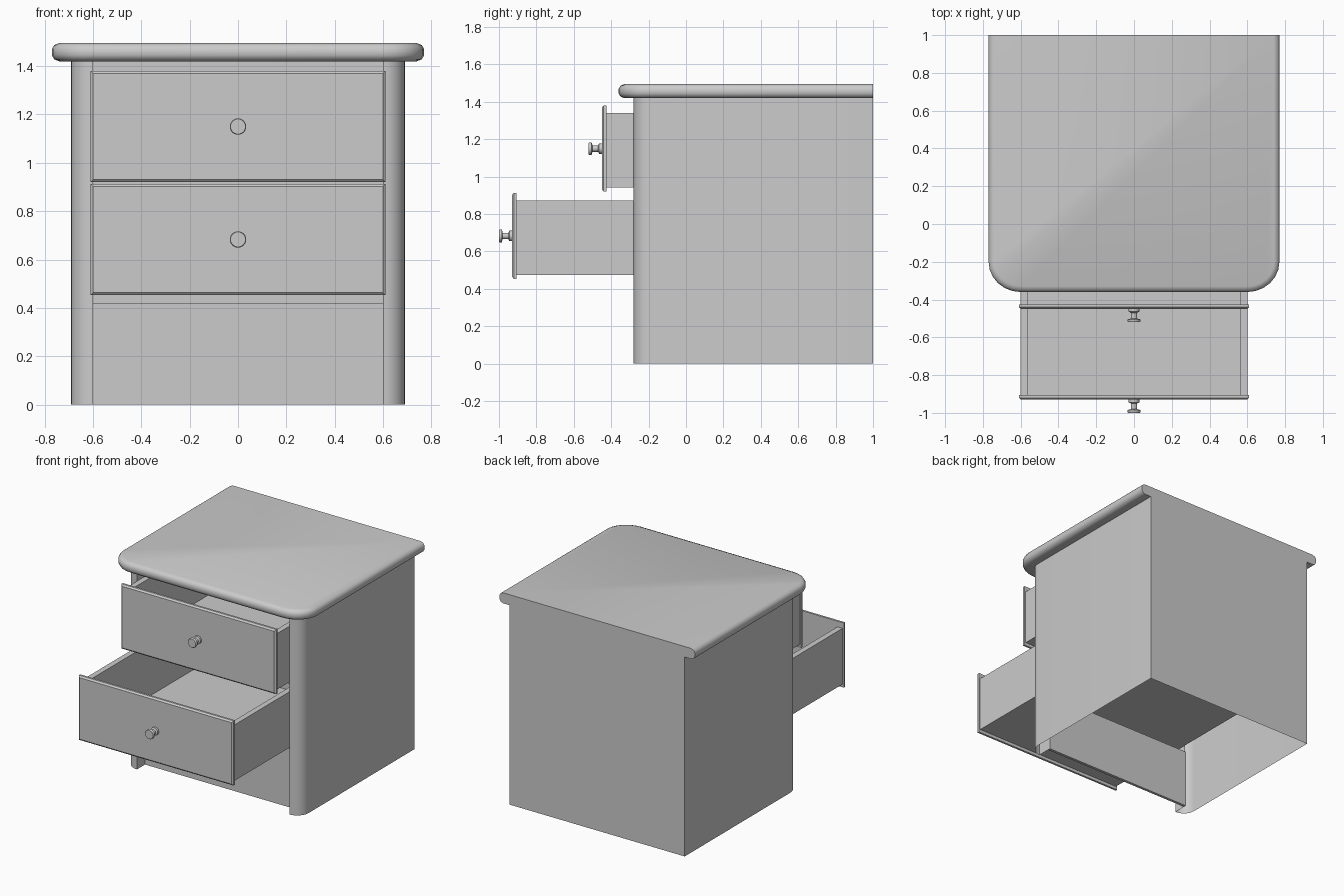
import bpy, bmesh, math

if "Cube" in bpy.data.objects:
    bpy.data.objects.remove(bpy.data.objects["Cube"])


def make_object(name, bm, smooth=False):
    bmesh.ops.recalc_face_normals(bm, faces=bm.faces)
    mesh = bpy.data.meshes.new(name)
    bm.to_mesh(mesh)
    bm.free()
    ob = bpy.data.objects.new(name, mesh)
    bpy.context.collection.objects.link(ob)
    if smooth:
        bpy.ops.object.select_all(action='DESELECT')
        ob.select_set(True)
        bpy.context.view_layer.objects.active = ob
        bpy.ops.object.shade_smooth_by_angle(angle=math.radians(40))
    return ob


def add_box(bm, x0, x1, y0, y1, z0, z1):
    verts = bmesh.ops.create_cube(bm, size=1)["verts"]
    for v in verts:
        v.co = ((x0 + x1) / 2 + v.co.x * (x1 - x0),
                (y0 + y1) / 2 + v.co.y * (y1 - y0),
                (z0 + z1) / 2 + v.co.z * (z1 - z0))
    return verts


def box(name, *dims):
    bm = bmesh.new()
    add_box(bm, *dims)
    return make_object(name, bm)


def loft(bm, rings, closed=True):
    loops = [[bm.verts.new(p) for p in ring] for ring in rings]
    n = len(loops[0])
    for a, b in zip(loops, loops[1:]):
        for i in range(n if closed else n - 1):
            j = (i + 1) % n
            bm.faces.new((a[i], a[j], b[j], b[i]))
    return loops


def corner(cx, cy, rx, ry, n):
    """Front right corner arc, from the front round to the side."""
    return [(cx + rx * math.sin(t), cy - ry * math.cos(t))
            for t in (math.pi / 2 * i / n for i in range(n + 1))]


def mirrored(half):
    return half + [(-x, y) for x, y in reversed(half)]


# Carcass: one thin sheet round the sides, back and rounded front posts
half = [(0.6, -0.18)] + corner(0.6, -0.19, 0.09, 0.09, 8) + [(0.69, 1.0)]
outline = mirrored(half)
bm = bmesh.new()
loft(bm, [[(x, y, z) for x, y in outline] for z in (0, 1.42)], closed=False)
make_object("carcass", bm, True)

# Table top with a bullnose on the front and sides
bm = bmesh.new()
rings = []
for inset, z in ((0.03, 1.42), (0.01, 1.428), (0, 1.445),
                 (0, 1.47), (0.01, 1.487), (0.03, 1.495)):
    half = corner(0.6, -0.2, 0.17 - inset, 0.16 - inset, 6) + [(0.77 - inset, 1.0)]
    rings.append([(x, y, z) for x, y in mirrored(half)])
loops = loft(bm, rings)
bm.faces.new(loops[0])
bm.faces.new(loops[-1])
make_object("table_top", bm, True)

# Recessed plinth panel and rails between the drawers
box("plinth_panel", -0.6, 0.6, -0.19, -0.17, 0, 0.42)
box("middle_rail", -0.6, 0.6, -0.19, -0.17, 0.88, 0.93)
box("top_rail", -0.6, 0.6, -0.19, -0.17, 1.36, 1.42)


def drawer(label, front_y, z0):
    back_y = front_y + 0.025
    end_y = back_y + 1.34
    z_low, z_high = z0 + 0.022, z0 + 0.42

    # Open drawer box
    bm = bmesh.new()
    for s in (-1, 1):
        add_box(bm, *sorted((s * 0.56, s * 0.6)), back_y, end_y, z_low, z_high)
    add_box(bm, -0.56, 0.56, end_y - 0.04, end_y, z_low, z_high)
    add_box(bm, -0.56, 0.56, back_y, end_y - 0.04, z_low, z_low + 0.025)
    make_object(label + "_drawer_box", bm)

    # Front plate with chamfered edge
    bm = bmesh.new()
    rings = []
    for y, d in ((back_y, 0), (front_y + 0.01, 0), (front_y, 0.011)):
        x, a, b = 0.61 - d, z0 + d, z0 + 0.46 - d
        rings.append([(-x, y, a), (x, y, a), (x, y, b), (-x, y, b)])
    loops = loft(bm, rings)
    bm.faces.new(loops[0])
    bm.faces.new(loops[-1])
    make_object(label + "_drawer_front", bm)

    # Turned knob
    bm = bmesh.new()
    profile = ((0, 0.028), (0.014, 0.028), (0.02, 0.017), (0.05, 0.017),
               (0.055, 0.034), (0.066, 0.034), (0.07, 0.031))
    zc = z0 + 0.23
    rings = [[(r * math.cos(k * math.tau / 24), front_y - d,
               zc + r * math.sin(k * math.tau / 24)) for k in range(24)]
             for d, r in profile]
    loops = loft(bm, rings)
    bm.faces.new(loops[0])
    bm.faces.new(loops[-1])
    make_object(label + "_knob", bm, True)


drawer("upper", -0.45, 0.92)
drawer("lower", -0.93, 0.453)
